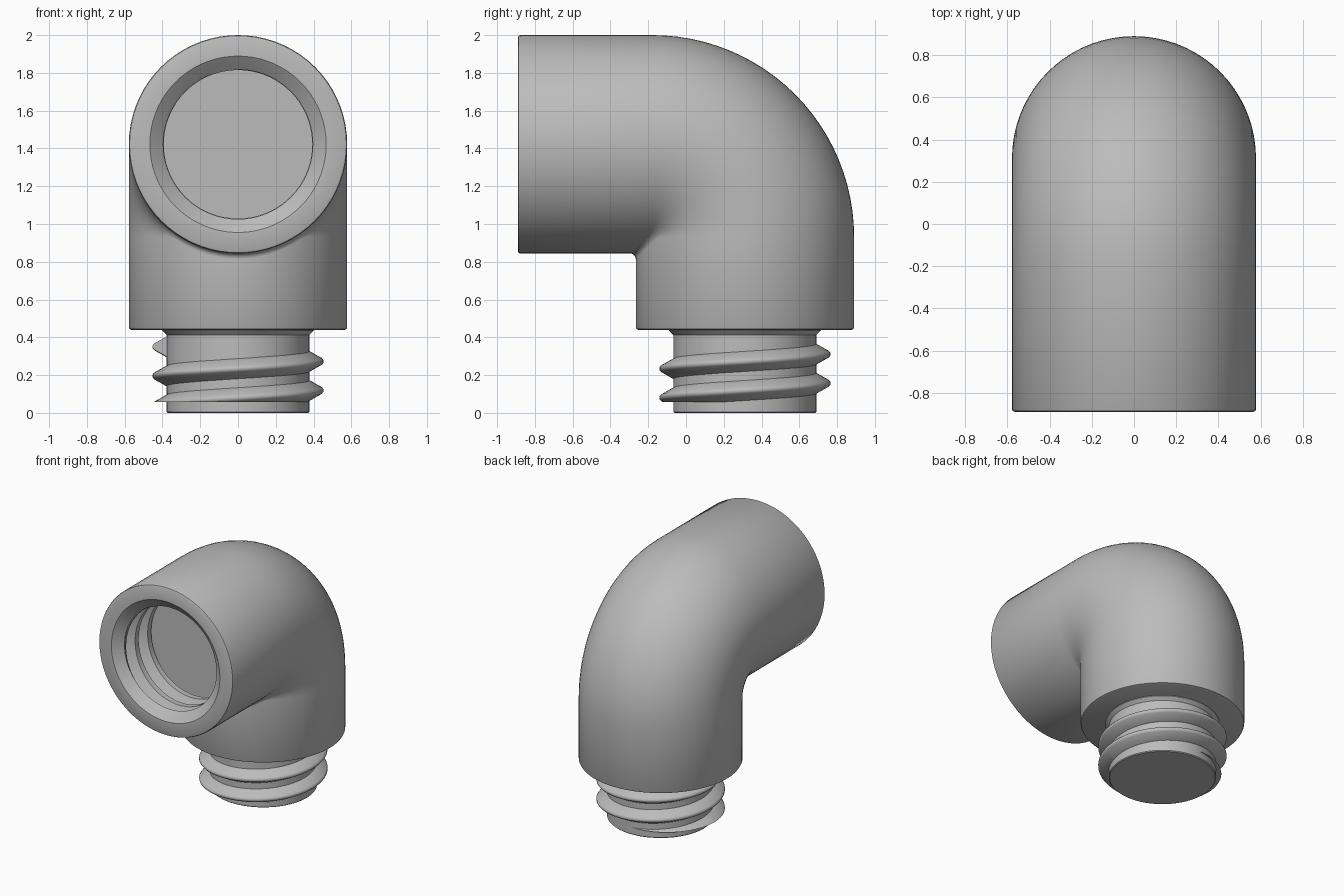
import bpy, bmesh, math
from mathutils import Vector, Matrix

if "Cube" in bpy.data.objects:
    bpy.data.objects.remove(bpy.data.objects["Cube"])

N = 72                      # sides around the pipe
R = 0.578                   # pipe radius
YC, ZC = 0.312, 1.422       # vertical pipe axis (y), horizontal pipe axis (z)
BEND, CREASE = 0.49, 0.03   # bend radius on the axis, smallest inner fillet
BOTTOM, FRONT = 0.44, -0.89
PITCH = 0.154
DEPTH = 0.40                # socket depth

grey = bpy.data.materials.new("plain grey")
grey.diffuse_color = (0.5, 0.5, 0.5, 1)
grey.use_nodes = True
grey.node_tree.nodes["Principled BSDF"].inputs["Base Color"].default_value = grey.diffuse_color


def finish(bm, name, angle=32, recalc=True):
    if recalc:
        bmesh.ops.recalc_face_normals(bm, faces=bm.faces)
    me = bpy.data.meshes.new(name)
    bm.to_mesh(me)
    bm.free()
    ob = bpy.data.objects.new(name, me)
    bpy.context.collection.objects.link(ob)
    me.materials.append(grey)
    bpy.ops.object.select_all(action='DESELECT')
    ob.select_set(True)
    bpy.context.view_layer.objects.active = ob
    bpy.ops.object.shade_smooth_by_angle(angle=math.radians(angle))
    return ob


def skin(bm, rings, closed=True):
    """Bridge equal-length rows of points with quads."""
    rows = [[bm.verts.new(p) for p in ring] for ring in rings]
    n = len(rows[0])
    for a, b in zip(rows, rows[1:]):
        for i in range(n if closed else n - 1):
            j = (i + 1) % n
            bm.faces.new((a[i], a[j], b[j], b[i]))
    return rows


def helix(bm, profile, t0, t1, z0, closed):
    """Sweep a (height, radius) profile along a right-handed helix from the front."""
    steps = int((t1 - t0) * N)
    rings = []
    for k in range(steps + 1):
        t = t0 + (t1 - t0) * k / steps
        a = 2 * math.pi * t - math.pi / 2
        rings.append([Vector((r * math.cos(a), r * math.sin(a), z0 + PITCH * t + dz))
                      for dz, r in profile])
    return skin(bm, rings, closed)


def body_line(a):
    """One lengthwise line of the elbow at angle a, from bottom rim to socket floor."""
    c, s = math.cos(a), math.sin(a)     # c > 0 is the outside of the bend
    pts = [(s * r, YC + c * r, z) for r, z in
           ((R - 0.012, BOTTOM), (R - 0.004, BOTTOM + 0.004), (R, BOTTOM + 0.012))]
    y, z, rho = YC + c * R, ZC + c * R, max(BEND + c * R, CREASE)
    for k in range(25):
        b = math.pi / 2 * k / 24
        pts.append((s * R, y - rho + rho * math.cos(b), z - rho + rho * math.sin(b)))
    # rounded rim, chamfered mouth, hidden wall behind the thread
    for r, d in ((R, 0.012), (R - 0.004, 0.004), (R - 0.012, 0), (0.467, 0), (0.459, 0.006),
                 (0.396, 0.06), (0.48, 0.065), (0.48, DEPTH)):
        pts.append((s * r, FRONT + d, ZC + c * r))
    return pts


# elbow body with socket
bm = bmesh.new()
lines = [body_line(2 * math.pi * i / N) for i in range(N)]
rows = skin(bm, list(zip(*lines)))
bm.faces.new(rows[0])
bm.faces.new(rows[-1])
finish(bm, "elbow_body")

# internal socket thread: bore wall with a helical groove, trimmed to the socket
bm = bmesh.new()
groove = [(-PITCH / 2, 0.393), (-0.055, 0.393), (-0.018, 0.46), (0, 0.466),
          (0.018, 0.46), (0.055, 0.393), (PITCH / 2, 0.393)]
helix(bm, groove, -1, 4, 0, False)
bmesh.ops.remove_doubles(bm, verts=bm.verts, dist=1e-4)
for h, sign in ((0, -1), (DEPTH - 0.06, 1)):
    bmesh.ops.bisect_plane(bm, geom=bm.verts[:] + bm.edges[:] + bm.faces[:],
                           plane_co=(0, 0, h), plane_no=(0, 0, sign), clear_outer=True)
bm.normal_update()
for f in bm.faces:                      # wall faces look inward
    m = f.calc_center_median()
    if f.normal.dot(Vector((m.x, m.y, 0))) > 0:
        f.normal_flip()
bm.transform(Matrix.Translation((0, FRONT + DEPTH, ZC)) @ Matrix.Rotation(math.pi / 2, 4, 'X'))
finish(bm, "socket_thread", 40, False)

# plug stub
bm = bmesh.new()
stub = [(0.372, 0), (0.378, 0.006), (0.378, 0.412), (0.402, 0.436), (0.402, 0.46)]
rows = skin(bm, [[(r * math.cos(2 * math.pi * i / N), YC + r * math.sin(2 * math.pi * i / N), z)
                  for i in range(N)] for r, z in stub])
bm.faces.new(rows[0])
bm.faces.new(rows[-1])
finish(bm, "plug_stub")

# external plug thread, cut flat at its lower start
bm = bmesh.new()
ridge = [(-0.06, 0.36), (-0.053, 0.379), (-0.016, 0.445), (-0.006, 0.453),
         (0.006, 0.453), (0.016, 0.445), (0.053, 0.379), (0.06, 0.36)]
rows = helix(bm, ridge, -0.5, 1.76, 0.08, True)
bm.faces.new(rows[0])
bm.faces.new(rows[-1])
cut = bmesh.ops.bisect_plane(bm, geom=bm.verts[:] + bm.edges[:] + bm.faces[:],
                             plane_co=(0, 0, 0.058), plane_no=(0, 0, -1), clear_outer=True)
bmesh.ops.holes_fill(bm, edges=[e for e in bm.edges if e.is_boundary], sides=0)
bm.transform(Matrix.Translation((0, YC, 0)))
finish(bm, "plug_thread", 40)
